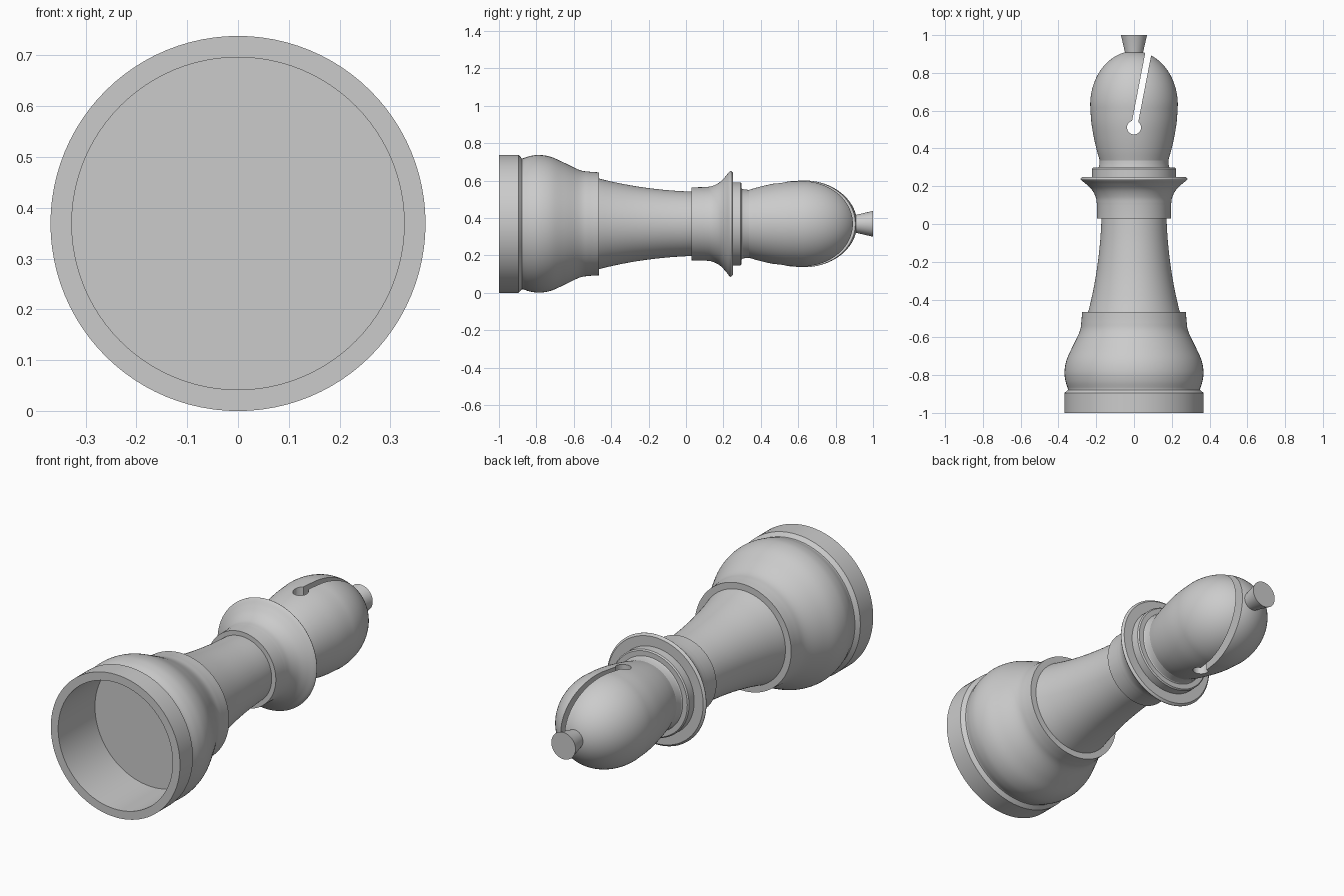
import bpy, bmesh, math
from mathutils import Vector

cube = bpy.data.objects.get("Cube")
if cube:
    bpy.data.objects.remove(cube, do_unlink=True)

AXIS_Z = 0.369   # height of the horizontal turning axis
SEGMENTS = 96

grey = bpy.data.materials.new("plain grey")
grey.use_nodes = True
COLOUR = (0.6, 0.6, 0.6, 1)
grey.diffuse_color = COLOUR
grey.node_tree.nodes["Principled BSDF"].inputs["Base Color"].default_value = COLOUR


def curve(points, steps=6):
    """Smooth curve through (y, radius) points."""
    p = [Vector(q) for q in points]
    p = [2 * p[0] - p[1]] + p + [2 * p[-1] - p[-2]]
    out = []
    for a, b, c, d in zip(p, p[1:], p[2:], p[3:]):
        for i in range(steps):
            t = i / steps
            out.append(0.5 * (2 * b + (c - a) * t + (2 * a - 5 * b + 4 * c - d) * t * t
                              + (3 * b - a - 3 * c + d) * t ** 3))
    return [tuple(v) for v in out] + [points[-1]]


def make_object(name, bm):
    bmesh.ops.remove_doubles(bm, verts=bm.verts, dist=1e-5)
    bmesh.ops.recalc_face_normals(bm, faces=bm.faces)
    mesh = bpy.data.meshes.new(name)
    bm.to_mesh(mesh)
    bm.free()
    mesh.materials.append(grey)
    obj = bpy.data.objects.new(name, mesh)
    bpy.context.collection.objects.link(obj)
    return obj


def activate(obj):
    bpy.ops.object.select_all(action='DESELECT')
    obj.select_set(True)
    bpy.context.view_layer.objects.active = obj


def shade(obj):
    activate(obj)
    bpy.ops.object.shade_smooth_by_angle(angle=math.radians(30))


def lathe(name, profile):
    """Turn a (y, radius) profile around the lengthwise axis."""
    bm = bmesh.new()
    verts = [bm.verts.new((0, y, AXIS_Z + r)) for y, r in profile]
    edges = [bm.edges.new(pair) for pair in zip(verts, verts[1:])]
    bmesh.ops.spin(bm, geom=verts + edges, cent=(0, 0, AXIS_Z), axis=(0, 1, 0),
                   angle=2 * math.pi, steps=SEGMENTS)
    obj = make_object(name, bm)
    shade(obj)
    return obj


# Hollow foot with the bulging body above it
lathe("base", [(-0.70, 0), (-0.70, 0.327), (-1, 0.327), (-1, 0.369),
               (-0.895, 0.369), (-0.878, 0.350)]
      + curve([(-0.872, 0.350), (-0.83, 0.363), (-0.78, 0.368), (-0.72, 0.357),
               (-0.65, 0.326), (-0.57, 0.288), (-0.52, 0.279), (-0.465, 0.275)])
      + [(-0.465, 0)])

# Tapering stem
lathe("stem", [(-0.48, 0)] + curve([(-0.48, 0.246), (-0.38, 0.222), (-0.25, 0.198),
                                    (-0.10, 0.180), (0.04, 0.171)]) + [(0.04, 0)])

# Flared collar
lathe("collar", [(0.03, 0), (0.03, 0.195)]
      + curve([(0.10, 0.196), (0.14, 0.202), (0.18, 0.222), (0.21, 0.252),
               (0.23, 0.277), (0.24, 0.283), (0.25, 0.273)])
      + [(0.25, 0)])

# Stepped ring between collar and head
lathe("neck_ring", [(0.24, 0), (0.24, 0.222), (0.292, 0.222), (0.298, 0.216),
                    (0.298, 0.190)]
      + curve([(0.302, 0.186), (0.32, 0.183), (0.345, 0.181)], 3) + [(0.345, 0)])

# Domed head: flank curve, then an elliptical dome
dome = [(0.63 + 0.285 * math.sin(a), 0.232 * math.cos(a))
        for a in (math.pi / 2 * i / 20 for i in range(1, 20))]
head = lathe("head", [(0.335, 0)]
             + curve([(0.335, 0.181), (0.39, 0.197), (0.46, 0.213),
                      (0.54, 0.226), (0.63, 0.232)])
             + dome + [(0.915, 0)])

# Slanted keyhole slot through the head
hole = Vector((0, 0.511))
radius, half = 0.037, 0.0165
along = Vector((0.19, 0.982)).normalized()
side = Vector((along.y, -along.x))
gap = math.asin(half / radius)
outline = []
for i in range(33):
    a = gap + (2 * math.pi - 2 * gap) * i / 32
    outline.append(hole + radius * (math.cos(a) * along + math.sin(a) * side))
outline += [hole + 0.6 * along - half * side, hole + 0.6 * along + half * side]
bm = bmesh.new()
face = bm.faces.new([bm.verts.new((p.x, p.y, -0.2)) for p in outline])
ext = bmesh.ops.extrude_face_region(bm, geom=[face])
bmesh.ops.translate(bm, vec=(0, 0, 1.2),
                    verts=[v for v in ext["geom"] if isinstance(v, bmesh.types.BMVert)])
cutter = make_object("slot_cutter", bm)
cutter.hide_render = True
activate(head)
mod = head.modifiers.new("slot", 'BOOLEAN')
mod.operation, mod.solver, mod.object = 'DIFFERENCE', 'EXACT', cutter
bpy.ops.object.modifier_move_to_index(modifier=mod.name, index=0)
bpy.ops.object.modifier_apply(modifier=mod.name)
bpy.data.objects.remove(cutter, do_unlink=True)
shade(head)

# Small flared finial at the tip
lathe("finial", [(0.88, 0), (0.88, 0.045), (0.905, 0.047), (1, 0.069), (1, 0)])
